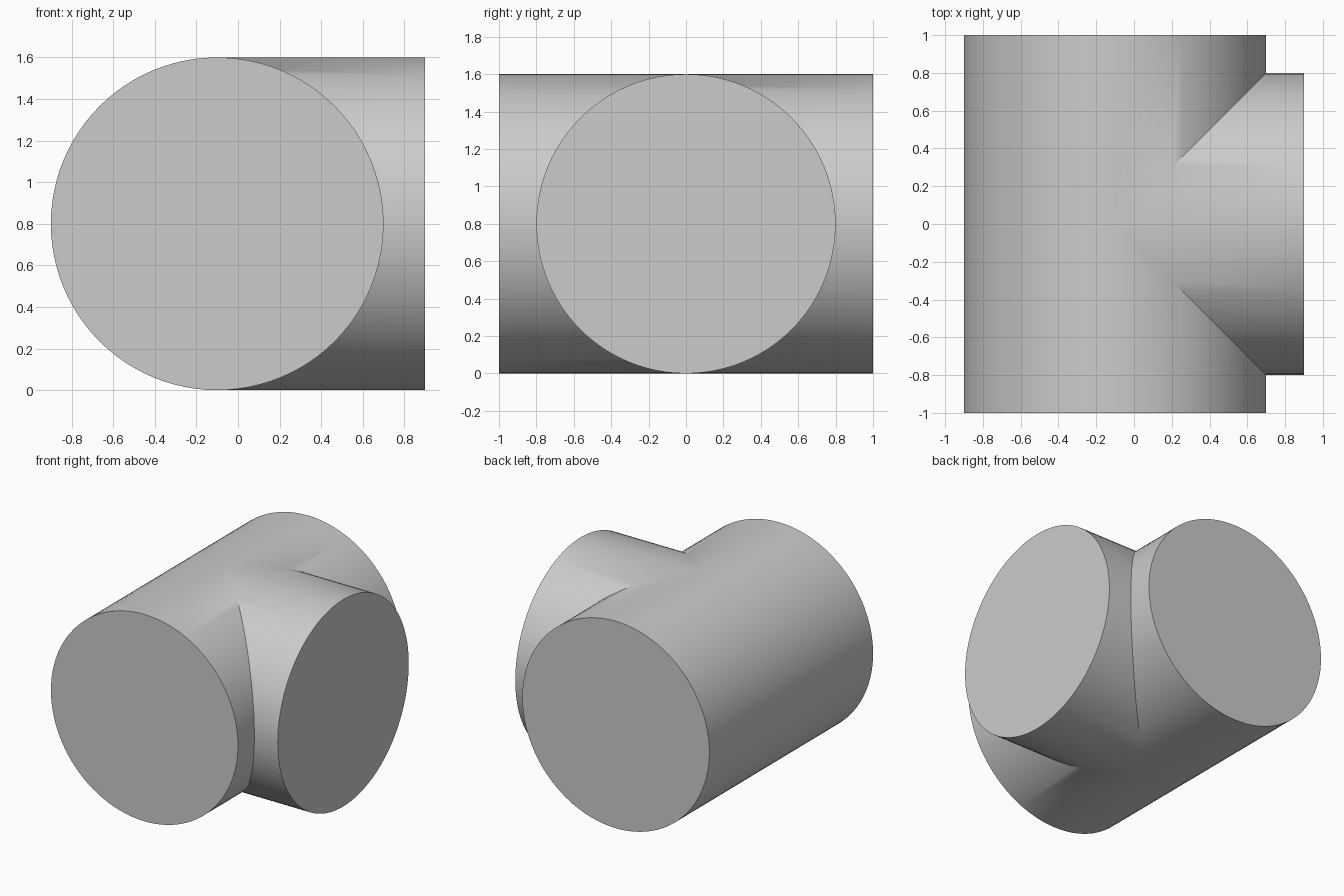
import bpy, bmesh
from math import sin, cos, radians, pi

cube = bpy.data.objects.get("Cube")
if cube:
    bpy.data.objects.remove(cube, do_unlink=True)

SIDES = 96          # divisible by four, so the seams share vertices
RADIUS = 0.8
AXIS_X = -0.1       # centre line of the main pipe
MAIN_HALF = 1.0
BRANCH_END = 0.9

bm = bmesh.new()

# Circle profile as (sideways, height) pairs
circle = [(RADIUS * cos(2 * pi * i / SIDES), RADIUS + RADIUS * sin(2 * pi * i / SIDES))
          for i in range(SIDES)]


def strip(ring_a, ring_b):
    """Join two matching closed rings with quads."""
    for i in range(SIDES):
        j = (i + 1) % SIDES
        bm.faces.new((ring_a[i], ring_a[j], ring_b[j], ring_b[i]))


# Main pipe: each half runs from its end cap to the mitred seam
for side in (-1, 1):
    end = [bm.verts.new((AXIS_X + s, side * MAIN_HALF, z)) for s, z in circle]
    seam = [bm.verts.new((AXIS_X + s, side * max(s, 0), z)) for s, z in circle]
    strip(end, seam)
    bm.faces.new(end)

# Branch pipe: from the mitred seam out to its end cap
seam = [bm.verts.new((AXIS_X + abs(s), s, z)) for s, z in circle]
end = [bm.verts.new((BRANCH_END, s, z)) for s, z in circle]
strip(seam, end)
bm.faces.new(end)

# Weld the seams into one closed skin
bmesh.ops.remove_doubles(bm, verts=bm.verts[:], dist=0.0001)
bmesh.ops.recalc_face_normals(bm, faces=bm.faces[:])
mesh = bpy.data.meshes.new("pipe_tee")
bm.to_mesh(mesh)
bm.free()

# Single grey material
grey = bpy.data.materials.new("light_grey")
grey.use_nodes = True
colour = (0.6, 0.6, 0.6, 1)
grey.diffuse_color = colour
grey.node_tree.nodes["Principled BSDF"].inputs["Base Color"].default_value = colour
mesh.materials.append(grey)

tee = bpy.data.objects.new("pipe_tee", mesh)
bpy.context.collection.objects.link(tee)
bpy.ops.object.select_all(action="DESELECT")
tee.select_set(True)
bpy.context.view_layer.objects.active = tee
bpy.ops.object.shade_smooth_by_angle(angle=radians(30))
